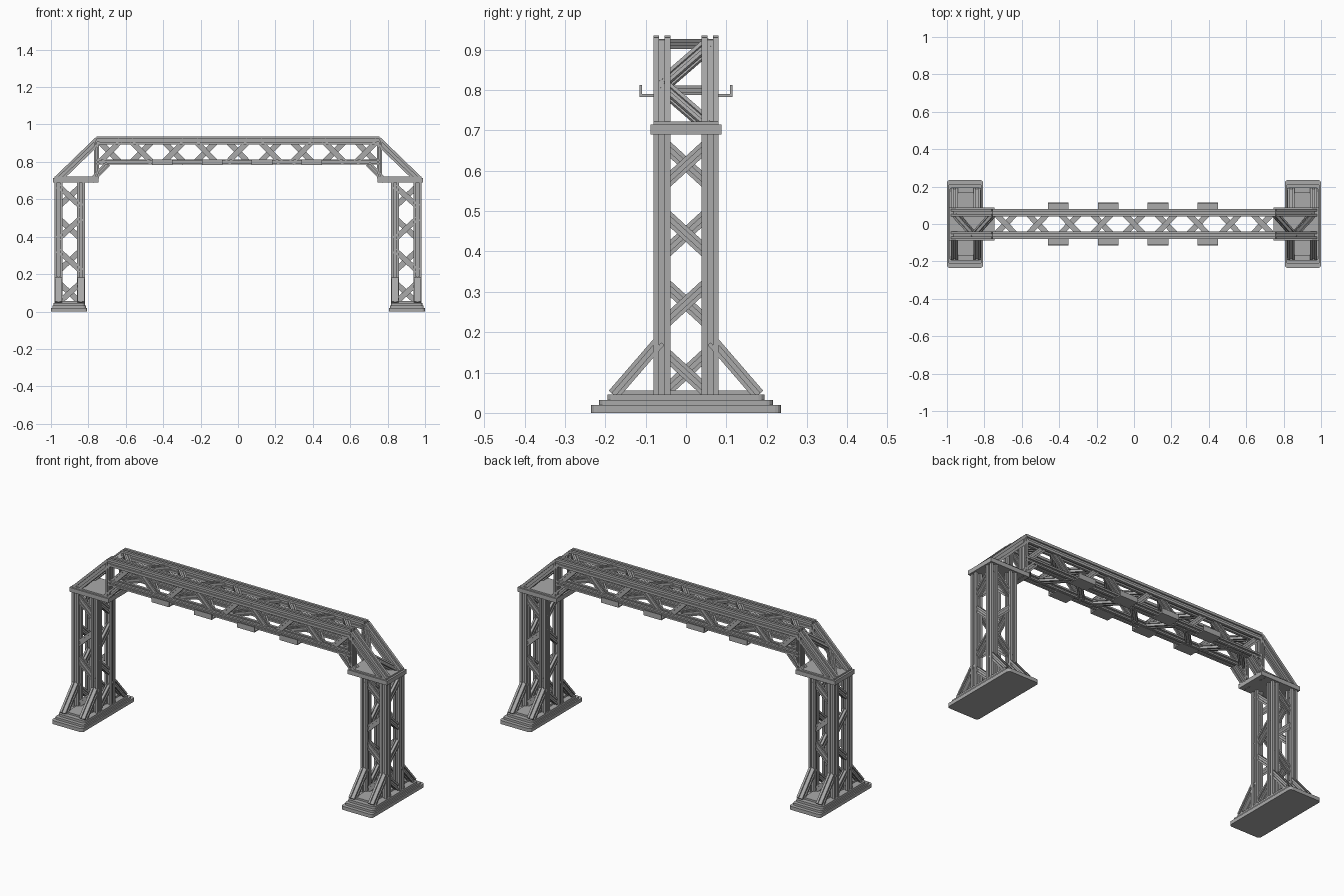
import bpy, bmesh
from mathutils import Vector, Matrix

cube = bpy.data.objects.get("Cube")
if cube:
    bpy.data.objects.remove(cube, do_unlink=True)

steel = bpy.data.materials.new("grey steel")
steel.use_nodes = True
GREY = (0.4, 0.4, 0.4, 1)
steel.diffuse_color = GREY
steel.node_tree.nodes["Principled BSDF"].inputs["Base Color"].default_value = GREY

# One side of a square section with a shallow groove; turned four times
SIDE = [(.5, -.5), (.5, -.17), (.3, -.17), (.3, .17), (.5, .17)]
SECTION = []
for turn in range(4):
    for a, b in SIDE:
        for _ in range(turn):
            a, b = -b, a
        SECTION.append((a, b))


def bar(bm, p, q, w, h=None, side=(0, 1, 0)):
    """Grooved bar from p to q; h is its size along the side direction."""
    h = h or w
    p, q = Vector(p), Vector(q)
    axis = (q - p).normalized()
    v = Vector(side)
    v = (v - axis * v.dot(axis)).normalized()
    u = v.cross(axis)
    rings = [[bm.verts.new(c + u * a * w + v * b * h) for a, b in SECTION] for c in (p, q)]
    n = len(SECTION)
    for i in range(n):
        j = (i + 1) % n
        bm.faces.new((rings[0][i], rings[0][j], rings[1][j], rings[1][i]))
    bm.faces.new(rings[0][::-1])
    bm.faces.new(rings[1])


def block(bm, lo, hi, round_corner=0):
    lo, hi = Vector(lo), Vector(hi)
    size = hi - lo
    mat = Matrix.Translation((lo + hi) / 2) @ Matrix.Diagonal((*size, 1))
    verts = bmesh.ops.create_cube(bm, size=1, matrix=mat)["verts"]
    if round_corner:
        edges = {e for v in verts for e in v.link_edges
                 if abs(e.verts[0].co.z - e.verts[1].co.z) > size.z / 2}
        bmesh.ops.bevel(bm, geom=list(edges), offset=round_corner, segments=3,
                        profile=.5, affect='EDGES')


def finish(bm, name):
    bmesh.ops.recalc_face_normals(bm, faces=bm.faces)
    mesh = bpy.data.meshes.new(name)
    bm.to_mesh(mesh)
    bm.free()
    mesh.materials.append(steel)
    obj = bpy.data.objects.new(name, mesh)
    bpy.context.collection.objects.link(obj)


POST = .042      # chord and post thickness
OFF = .06        # chord distance from the centre line
BRACE = .03
CX = .9          # tower centre
SIGNS = (-1, 1)

for s, label in ((1, "left"), (-1, "right")):
    # Stepped footing
    bm = bmesh.new()
    for hx, hy, z0, z1 in ((.097, .235, 0, .02), (.09, .215, .02, .032), (.084, .195, .032, .045)):
        block(bm, (s * .903 - hx, -hy, z0), (s * .903 + hx, hy, z1), .015)
    block(bm, (s * CX - .05, -.17, .045), (s * CX + .05, .17, .055))
    finish(bm, label + "_footing")

    # Corner posts
    bm = bmesh.new()
    for dx in SIGNS:
        for y in SIGNS:
            bar(bm, (s * CX + dx * OFF, y * OFF, .04), (s * CX + dx * OFF, y * OFF, .7), POST)
    finish(bm, label + "_tower_posts")

    # Zigzag bracing, reversed on opposite faces
    bm = bmesh.new()
    for i in range(4):
        z = .1 + i * .172
        lean = 1 if i % 2 else -1
        for f in SIGNS:
            d = OFF * lean * f
            x = s * (CX + f * OFF)
            bar(bm, (x, -d, z - .055), (x, d, z + .055), BRACE, .026, (1, 0, 0))
            bar(bm, (s * CX - d, f * OFF, z - .055), (s * CX + d, f * OFF, z + .055), BRACE, .026)
    finish(bm, label + "_tower_bracing")

    # Sloping foot stays
    bm = bmesh.new()
    for dx in SIGNS:
        for y in SIGNS:
            x = s * CX + dx * OFF
            bar(bm, (x, y * .18, .045), (x, y * .065, .178), BRACE, .036, (1, 0, 0))
    finish(bm, label + "_foot_stays")

    # Tower cap plate
    bm = bmesh.new()
    xs = sorted((s * .99, s * .745))
    block(bm, (xs[0], -.088, .69), (xs[1], .088, .714))
    block(bm, (xs[0] + .01, -.08, .714), (xs[1] - .01, .08, .722))
    finish(bm, label + "_tower_cap")

    # Sloped shoulder frame with knee braces
    bm = bmesh.new()
    low, high = Vector((s * .963, 0, .707)), Vector((s * .748, 0, .915))
    for y in SIGNS:
        dy = Vector((0, y * OFF, 0))
        bar(bm, low + dy, high + dy, POST)
        bar(bm, (s * .757, y * OFF, .71), (s * .757, y * OFF, .91), .026, POST)
        bar(bm, (s * .785, y * OFF, .698), (s * .695, y * OFF, .79), .03, POST)
    mid = (low + high) / 2
    across = Vector((0, OFF, 0))
    normal = (s, 0, 1)
    bar(bm, low + across, mid - across, BRACE, .026, normal)
    bar(bm, mid - across, high + across, BRACE, .026, normal)
    bar(bm, (s * .75, -OFF, .915), (s * .75, OFF, .915), .03)
    bar(bm, (s * .75, -OFF, .8), (s * .75, OFF, .8), .028)
    finish(bm, label + "_shoulder")

# Long beam chords
bm = bmesh.new()
for y in SIGNS:
    bar(bm, (-.757, y * OFF, .914), (.757, y * OFF, .914), POST)
    bar(bm, (-.757, y * OFF, .799), (.757, y * OFF, .799), .028, POST)
finish(bm, "beam_chords")

# Beam bracing on all four sides
bm = bmesh.new()
for i in range(9):
    x = (i - 4) * .1715
    lean = 1 if i % 2 == 0 else -1
    for f in SIGNS:
        d = .058 * lean * -f
        bar(bm, (x - d, f * OFF, .795), (x + d, f * OFF, .912), BRACE, .026)
        z = .914 if f > 0 else .799
        bar(bm, (x - d, -OFF, z), (x + d, OFF, z), BRACE, .024, (0, 0, 1))
finish(bm, "beam_bracing")

# Lipped side trays
bm = bmesh.new()
for i in range(4):
    x = -.405 + i * .2667
    for y in SIGNS:
        ya, yb = sorted((y * .05, y * .115))
        block(bm, (x - .055, ya, .783), (x + .055, yb, .79))
        ya, yb = sorted((y * .109, y * .115))
        block(bm, (x - .055, ya, .783), (x + .055, yb, .813))
finish(bm, "side_trays")
